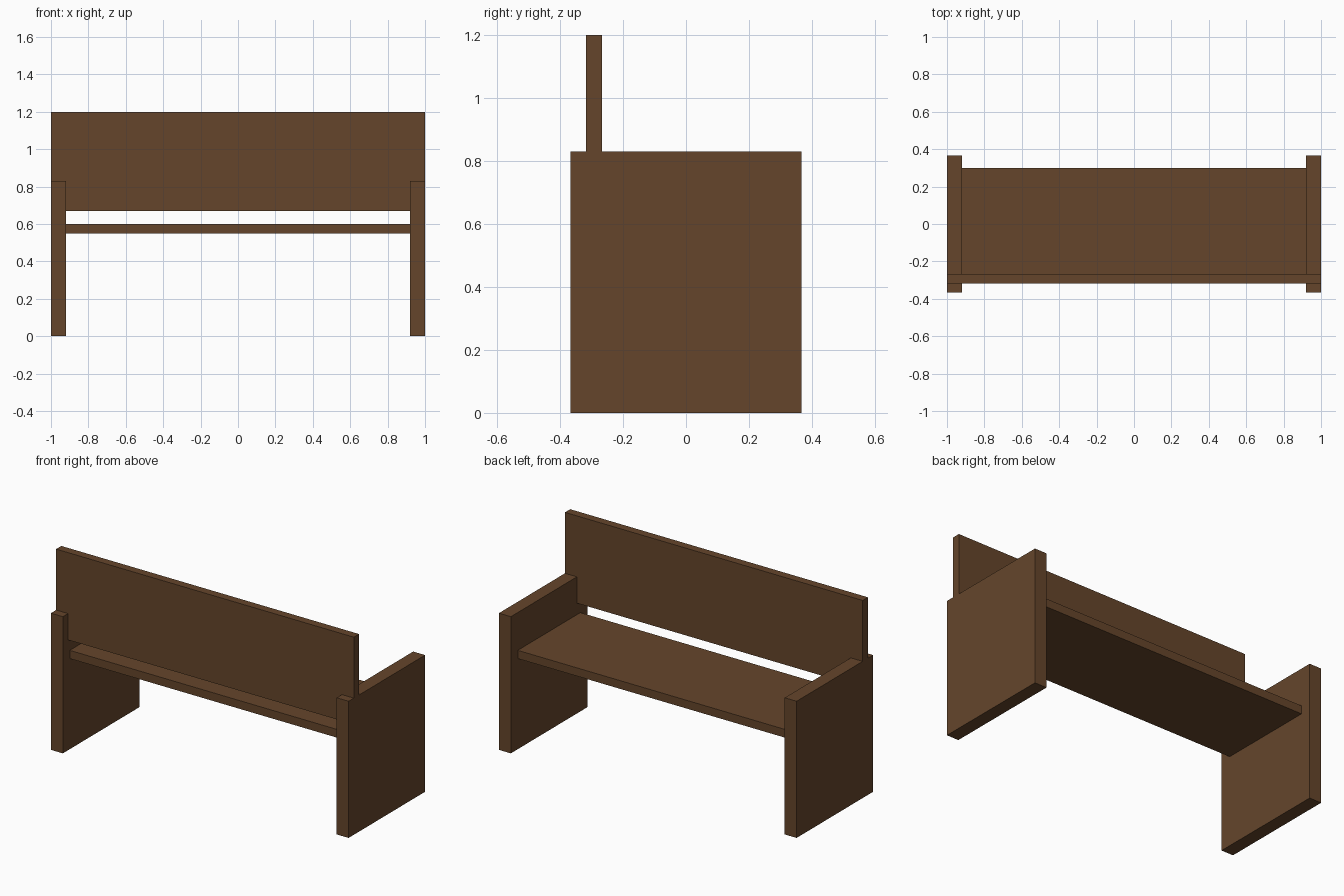
import bpy

cube = bpy.data.objects.get("Cube")
if cube:
    bpy.data.objects.remove(cube, do_unlink=True)

# Single wood colour
wood = bpy.data.materials.new("brown_wood")
wood.use_nodes = True
colour = (0.130, 0.060, 0.024, 1)
wood.diffuse_color = colour
wood.node_tree.nodes["Principled BSDF"].inputs["Base Color"].default_value = colour


def board(name, low, high):
    """Flat-sided board spanning two opposite corners."""
    centre = [(a + b) / 2 for a, b in zip(low, high)]
    bpy.ops.mesh.primitive_cube_add(size=1, location=centre)
    ob = bpy.context.object
    ob.name = name
    ob.scale = [b - a for a, b in zip(low, high)]
    bpy.ops.object.transform_apply(location=False, rotation=False, scale=True)
    ob.data.materials.append(wood)
    return ob


HALF, INNER = 1.0, 0.92

# Side panels, which double as legs and armrests
board("right_side_panel", (-HALF, -0.367, 0), (-INNER, 0.367, 0.83))
board("left_side_panel", (INNER, -0.367, 0), (HALF, 0.367, 0.83))

# Seat between the panels
board("seat", (-INNER, -0.30, 0.55), (INNER, 0.30, 0.60))

# Backrest across the full width
board("backrest", (-HALF, -0.317, 0.67), (HALF, -0.267, 1.20))
